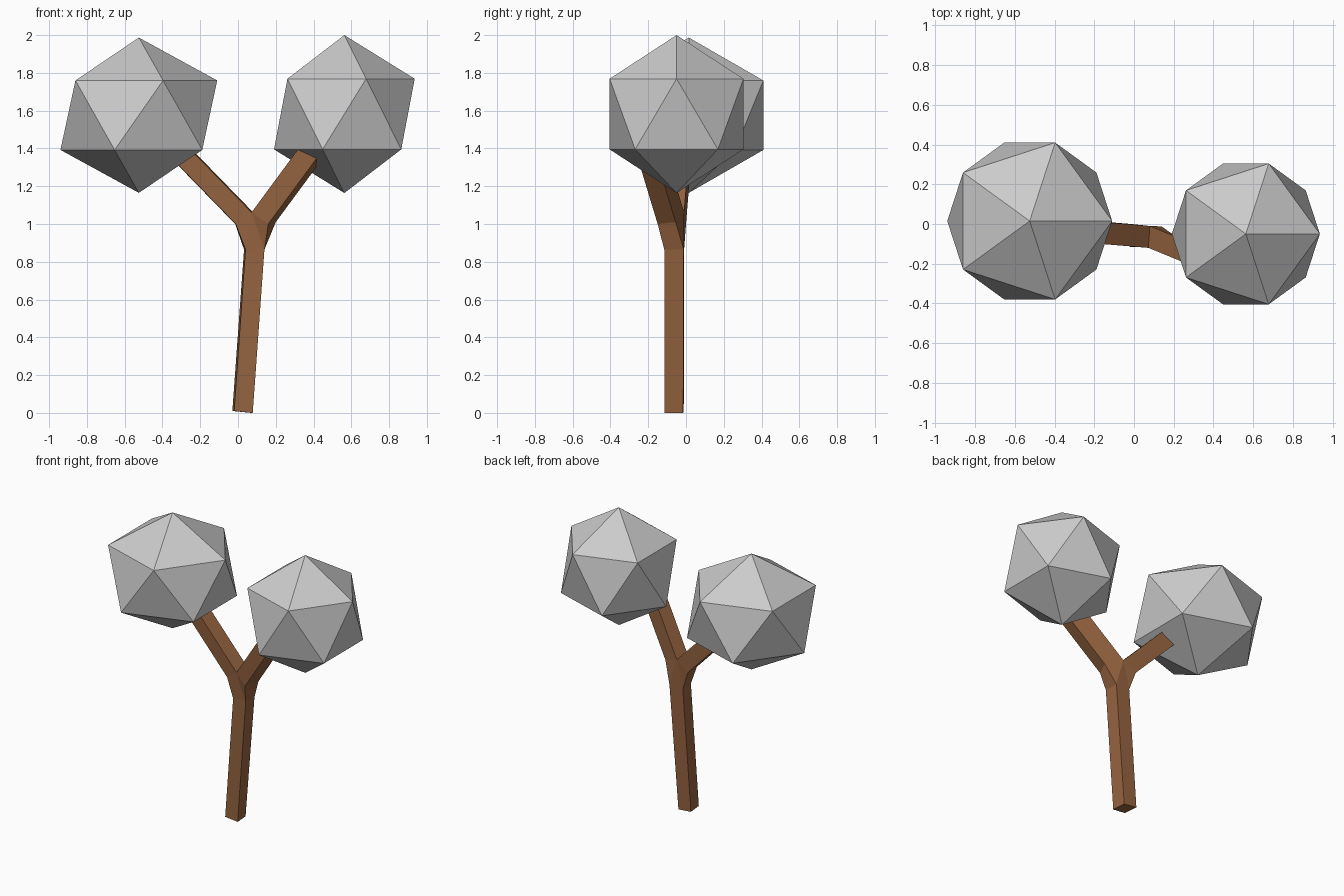
import bpy, bmesh
from mathutils import Vector

if "Cube" in bpy.data.objects:
    bpy.data.objects.remove(bpy.data.objects["Cube"])


def shift(pair, offset):
    return [Vector(p) + Vector(offset) for p in pair]


# Leafy crowns: unsubdivided icospheres
def crown(name, centre, scale):
    bpy.ops.mesh.primitive_ico_sphere_add(subdivisions=1, radius=1, location=centre)
    ob = bpy.context.object
    ob.name = name
    ob.scale = scale


crown("left_crown", (-0.525, 0.015, 1.576), (0.464, 0.464, 0.411))
crown("right_crown", (0.563, -0.05, 1.582), (0.4165, 0.4165, 0.418))

# Trunk profile: each entry is a (front, back) pair of corners
base_l = [(-0.02, -0.115, 0.01), (-0.03, -0.012, 0.01)]
base_r = [(0.078, -0.115, 0.0), (0.07, -0.015, 0.0)]
neck_l = [(0.04, -0.112, 0.865), (0.032, -0.01, 0.865)]
neck_r = [(0.14, -0.115, 0.865), (0.138, -0.012, 0.865)]
fork_l = [(-0.012, -0.105, 1.0), (-0.015, 0.0, 1.0)]
fork_r = [(0.16, -0.15, 1.0), (0.2, -0.055, 1.01)]
crotch = [(0.072, -0.12, 1.062), (0.08, -0.01, 1.062)]

# Branch ends, hidden inside the crowns
left_run, right_run = (-0.36, 0.03, 0.37), (0.28, -0.115, 0.38)
outline = [base_l, base_r, neck_r, fork_r,
           shift(fork_r, right_run), shift(crotch, right_run), crotch,
           shift(crotch, left_run), shift(fork_l, left_run), fork_l, neck_l]

bm = bmesh.new()
pairs = [[bm.verts.new(p) for p in pair] for pair in outline]

# Outer rim, including the branch ends and the base
for i, a in enumerate(pairs):
    b = pairs[(i + 1) % len(pairs)]
    bm.faces.new((a[0], b[0], b[1], a[1]))

# Front and back panels: shaft, fork, right branch, left branch
for panel in ((0, 1, 2, 10), (10, 2, 6), (2, 3, 6), (10, 6, 9), (3, 4, 5, 6), (6, 7, 8, 9)):
    for side in (0, 1):
        bm.faces.new([pairs[i][side] for i in panel])
bmesh.ops.recalc_face_normals(bm, faces=bm.faces)

mesh = bpy.data.meshes.new("forked_trunk")
bm.to_mesh(mesh)
bm.free()
trunk = bpy.data.objects.new("forked_trunk", mesh)
bpy.context.collection.objects.link(trunk)

# Bark colour
bark = bpy.data.materials.new("bark")
bark.diffuse_color = (0.3, 0.125, 0.05, 1)
bark.use_nodes = True
bark.node_tree.nodes["Principled BSDF"].inputs["Base Color"].default_value = bark.diffuse_color
mesh.materials.append(bark)
